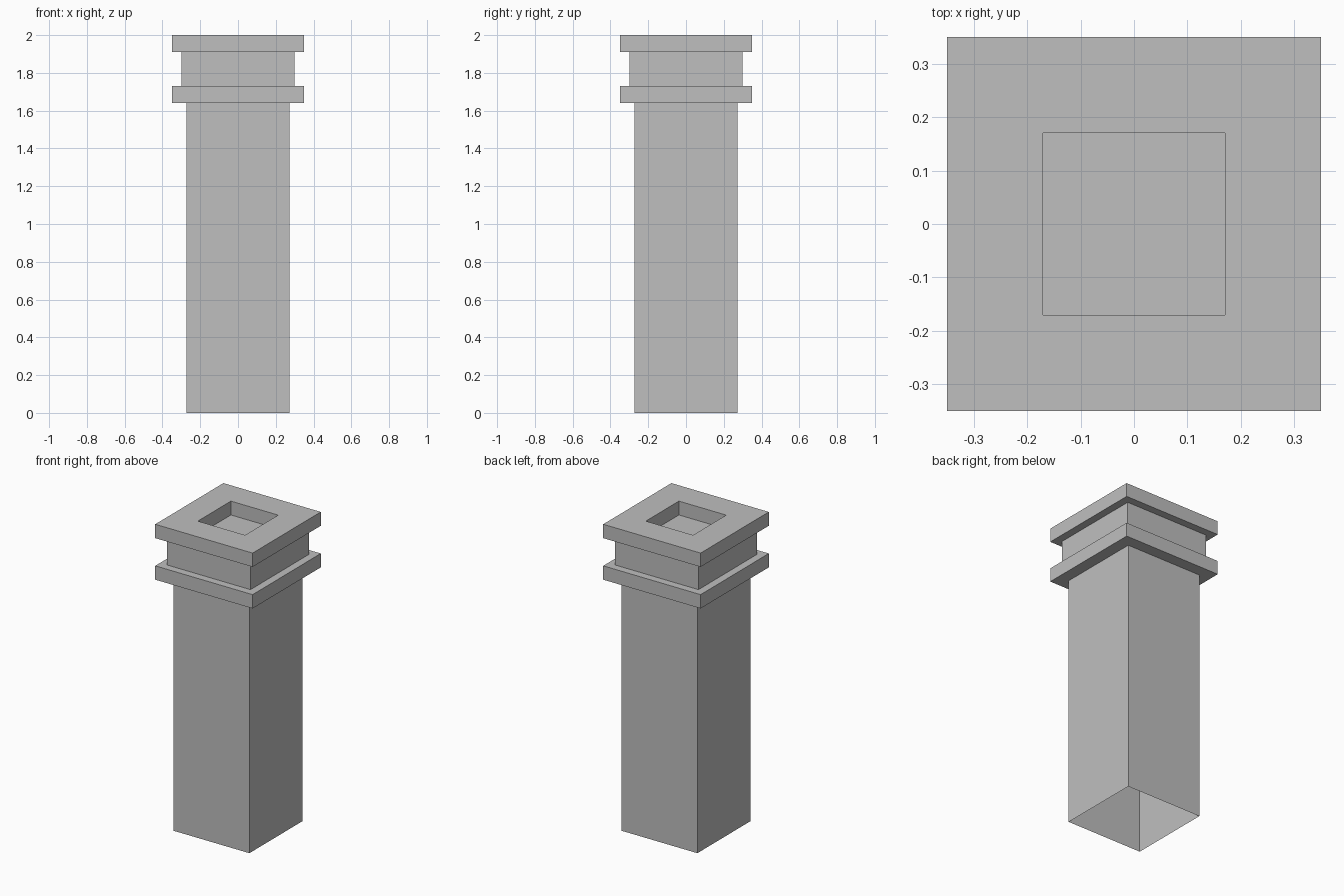
import bpy
import bmesh

cube = bpy.data.objects.get("Cube")
if cube:
    bpy.data.objects.remove(cube, do_unlink=True)

# Plain grey stone
stone = bpy.data.materials.new("grey stone")
stone.use_nodes = True
colour = (0.52, 0.52, 0.52, 1.0)
stone.diffuse_color = colour
stone.node_tree.nodes["Principled BSDF"].inputs["Base Color"].default_value = colour

# Half width and height of each square ring, from the open foot to the recess floor
SHAFT, NECK, SLAB, RECESS = 0.273, 0.30, 0.35, 0.17
profile = [
    (SHAFT, 0.0), (SHAFT, 1.64),                # shaft
    (SLAB, 1.64), (SLAB, 1.73),                 # lower slab
    (NECK, 1.73), (NECK, 1.91),                 # neck
    (SLAB, 1.91), (SLAB, 2.0),                  # upper slab
    (RECESS, 2.0), (RECESS, 1.91),              # sunken square in the top
]
corners = [(-1, -1), (1, -1), (1, 1), (-1, 1)]


def square_sweep(name, rings, material):
    """Join square rings into a shell, closed only at its last ring."""
    bm = bmesh.new()
    loops = [[bm.verts.new((x * w, y * w, z)) for x, y in corners] for w, z in rings]
    for low, high in zip(loops, loops[1:]):
        for i in range(4):
            j = (i + 1) % 4
            bm.faces.new((low[i], low[j], high[j], high[i]))
    bm.faces.new(loops[-1])
    mesh = bpy.data.meshes.new(name)
    bm.to_mesh(mesh)
    bm.free()
    mesh.materials.append(material)
    obj = bpy.data.objects.new(name, mesh)
    bpy.context.collection.objects.link(obj)
    return obj


square_sweep("square_pillar", profile, stone)
